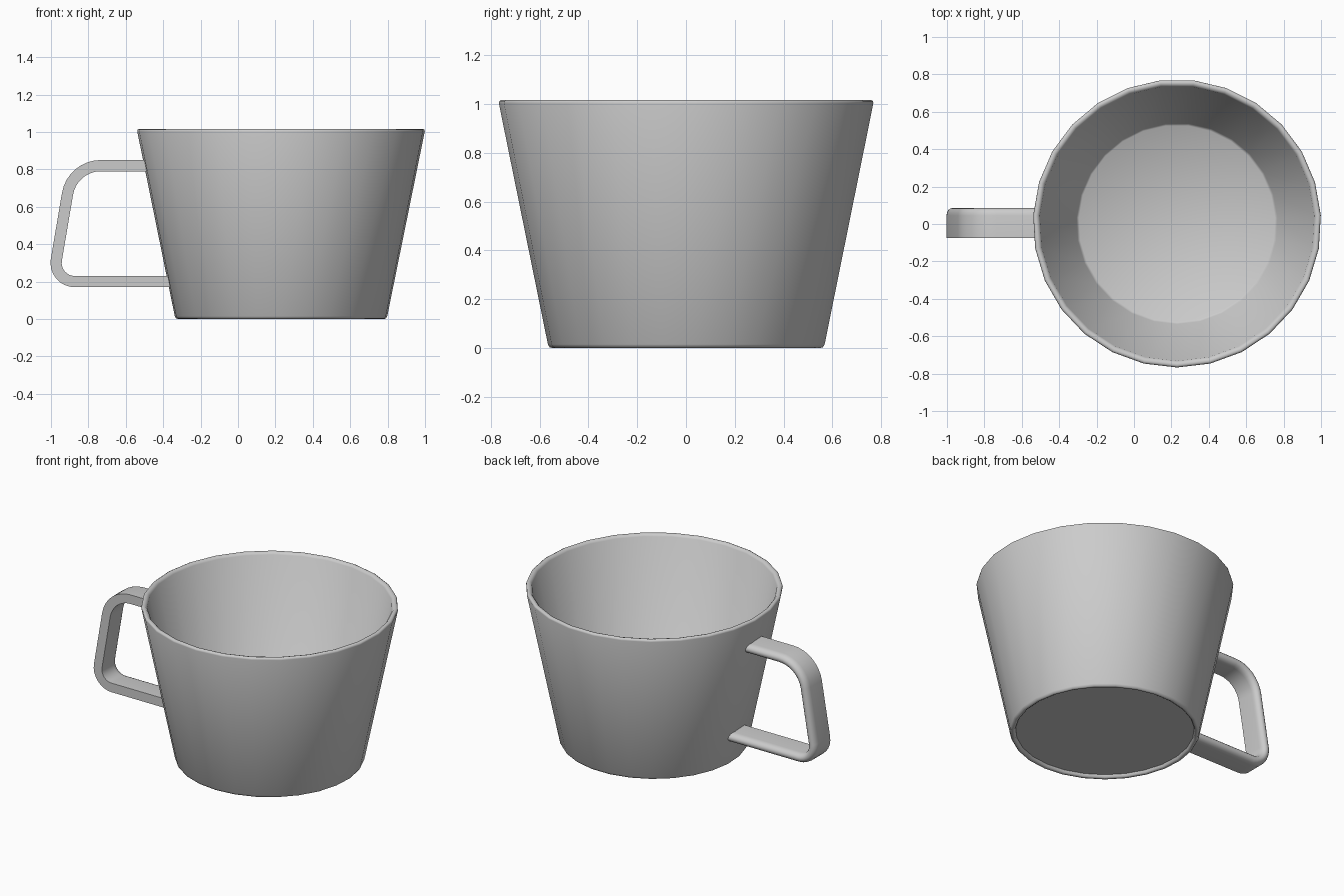
import bpy, bmesh, math
from mathutils import Vector

if "Cube" in bpy.data.objects:
    bpy.data.objects.remove(bpy.data.objects["Cube"])

SIDES = 27
CX, CY = 0.23, 0.003


def finish(name, bm, angle):
    bmesh.ops.recalc_face_normals(bm, faces=bm.faces)
    me = bpy.data.meshes.new(name)
    bm.to_mesh(me)
    bm.free()
    ob = bpy.data.objects.new(name, me)
    bpy.context.collection.objects.link(ob)
    bpy.ops.object.select_all(action='DESELECT')
    ob.select_set(True)
    bpy.context.view_layer.objects.active = ob
    bpy.ops.object.shade_smooth_by_angle(angle=math.radians(angle))
    return ob


def skin(bm, rings):
    """Join successive rings with quads and close both ends."""
    n = len(rings[0])
    for a, b in zip(rings, rings[1:]):
        for i in range(n):
            j = (i + 1) % n
            bm.faces.new((a[i], a[j], b[j], b[i]))
    bm.faces.new(rings[0])
    bm.faces.new(rings[-1])


# Cup wall, rim, floor and recessed base: one lathe profile (radius, z)
profile = [(0.535, 0.02), (0.54, 0.006), (0.55, 0), (0.562, 0.003), (0.569, 0.015),
           (0.77, 1.003), (0.768, 1.012), (0.759, 1.017), (0.745, 1.014), (0.735, 1.002),
           (0.538, 0.05), (0.525, 0.04)]
bm = bmesh.new()
angles = [-math.pi / 2 + 2 * math.pi * i / SIDES for i in range(SIDES)]
skin(bm, [[bm.verts.new((CX + r * math.cos(a), CY + r * math.sin(a), z)) for a in angles]
          for r, z in profile])
finish("cup_body", bm, 60)


# Handle centre line with rounded corners
def fillet(p0, p1, p2, r, n=8):
    a, b = (p0 - p1).normalized(), (p2 - p1).normalized()
    half = a.angle(b) / 2
    c = p1 + (a + b).normalized() * (r / math.sin(half))
    s = (p1 + a * (r / math.tan(half)) - c).normalized()
    e = (p1 + b * (r / math.tan(half)) - c).normalized()
    return [c + s.slerp(e, i / n) * r for i in range(n + 1)]


ends = [Vector((x, 0, z)) for x, z in ((-0.48, 0.82), (-0.886, 0.82), (-0.991, 0.2), (-0.35, 0.2))]
path = [ends[0]] + fillet(*ends[:3], 0.18) + fillet(*ends[1:], 0.10) + [ends[3]]

# Handle cross-section (y, outward offset): flat front side, rounded back side
T = 0.03
section = [(-0.075, -T), (-0.075, T)]
section += [(0.045 + 0.04 * math.cos(t), T * math.sin(t))
            for t in (math.pi / 2 - math.pi * i / 8 for i in range(9))]
bm = bmesh.new()
rings = []
for i, p in enumerate(path):
    d = (path[min(i + 1, len(path) - 1)] - p).normalized() + (p - path[max(i - 1, 0)]).normalized()
    d.normalize()
    out = Vector((d.z, 0, -d.x))
    rings.append([bm.verts.new(p + out * o + Vector((0, y, 0))) for y, o in section])
skin(bm, rings)
finish("handle", bm, 50)
